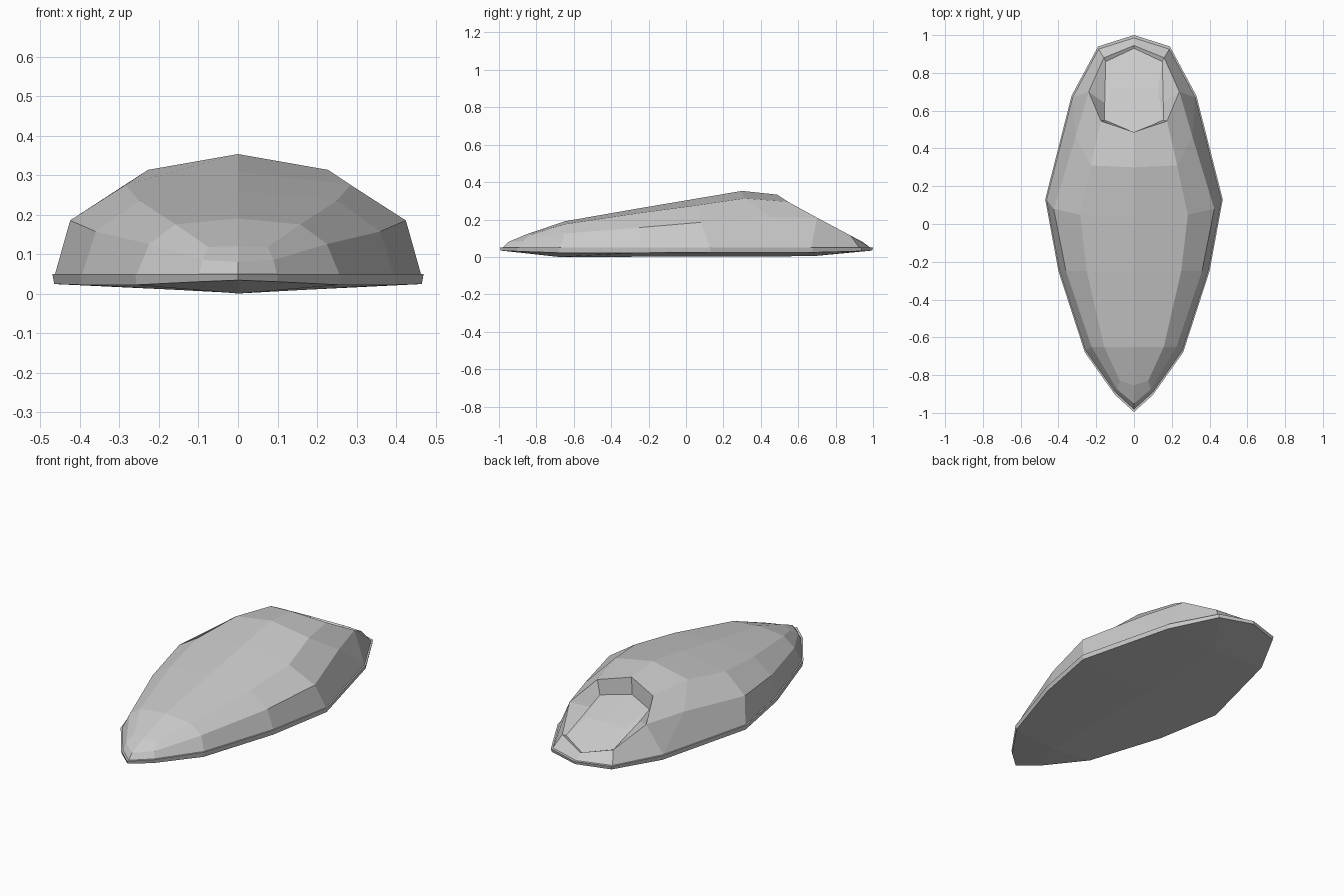
import bpy, bmesh

if "Cube" in bpy.data.objects:
    bpy.data.objects.remove(bpy.data.objects["Cube"])

# right half of the plan outline, heel to toe
OUT = [(0, 1), (.19, .94), (.33, .68), (.47, .13), (.40, -.25),
       (.26, -.68), (.10, -.905), (0, -.995)]


def half_mesh(name, pts, faces):
    """Build the right half, mirror it over x, flat shaded."""
    bm = bmesh.new()
    for s in (1, -1):
        vs = [bm.verts.new((s * x, y, z)) for x, y, z in pts]
        for f in faces:
            bm.faces.new([vs[i] for i in (f if s > 0 else f[::-1])])
    bmesh.ops.remove_doubles(bm, verts=bm.verts, dist=0.001)
    bmesh.ops.recalc_face_normals(bm, faces=bm.faces)
    me = bpy.data.meshes.new(name)
    bm.to_mesh(me)
    bm.free()
    ob = bpy.data.objects.new(name, me)
    bpy.context.collection.objects.link(ob)
    return ob


def strip(a, b, n):
    return [(a + i, a + i + 1, b + i + 1, b + i) for i in range(n - 1)]


# sole: thin rim and shallow keel underneath
low_z = [.034, .031, .024, .024, .022, .022, .03, .034]
inner = [(x * .985, y * .985, .05) for x, y in OUT]
sole = inner + [(x, y, .05) for x, y in OUT]
sole += [(x * .99, y * .995, z) for (x, y), z in zip(OUT, low_z)]
sole += [(0, .68, .004), (0, .13, .002), (0, -.25, .001), (0, -.68, 0)]
sf = strip(0, 8, 8) + strip(8, 16, 8)
sf += [(16, 17, 24), (17, 18, 24), (18, 19, 25, 24), (19, 20, 26, 25),
       (20, 21, 27, 26), (21, 22, 27), (22, 23, 27)]
half_mesh("sole", sole, sf)

# upper shell: named points for shoulder, crease, spine and opening
P = {f"r{i}": p for i, p in enumerate(inner)}
P.update(
    # shoulder line
    s2=(.31, .46, .21), s3=(.425, .08, .185), s4=(.36, -.25, .157),
    s5=(.225, -.65, .125), s6=(.09, -.875, .085), s7=(0, -.95, .08),
    # upper crease
    c2=(.228, .31, .313), c3=(.285, .05, .275), c4=(.25, -.25, .235),
    c5=(.158, -.65, .175), c6=(.075, -.83, .118),
    # centre spine
    m2=(0, .30, .353), m3=(0, .04, .309), m4=(0, -.25, .26),
    m5=(0, -.65, .19), m6=(0, -.855, .12),
    # opening edge
    h0=(0, .487, .333), h1=(.175, .545, .295), h2=(.24, .70, .21),
    h3=(.16, .88, .114), h4=(0, .945, .08),
    # recess floor
    w0=(0, .485, .235), w1=(.155, .55, .215), w2=(.155, .64, .18),
    w3=(.15, .86, .105), w4=(0, .93, .072),
    g0=(0, .72, .165), g1=(.125, .715, .16))
F = ["r0 r1 h3 h4", "r1 r2 h2 h3", "r2 s2 h2", "s2 c2 h1 h2", "c2 m2 h0 h1",
     "s6 s7 m6 c6"]
F += [f"r{i} r{i+1} s{i+1} s{i}" for i in range(2, 7)]
F += [f"s{i} s{i+1} c{i+1} c{i}" for i in range(2, 6)]
F += [f"c{i} c{i+1} m{i+1} m{i}" for i in range(2, 6)]
F += [f"h{i} h{i+1} w{i+1} w{i}" for i in range(4)]
F += ["w0 w1 g1 g0", "w1 w2 g1", "w2 w3 g1", "g0 g1 w3 w4"]
keys = list(P)
half_mesh("upper_shell", list(P.values()),
          [[keys.index(k) for k in f.split()] for f in F])
